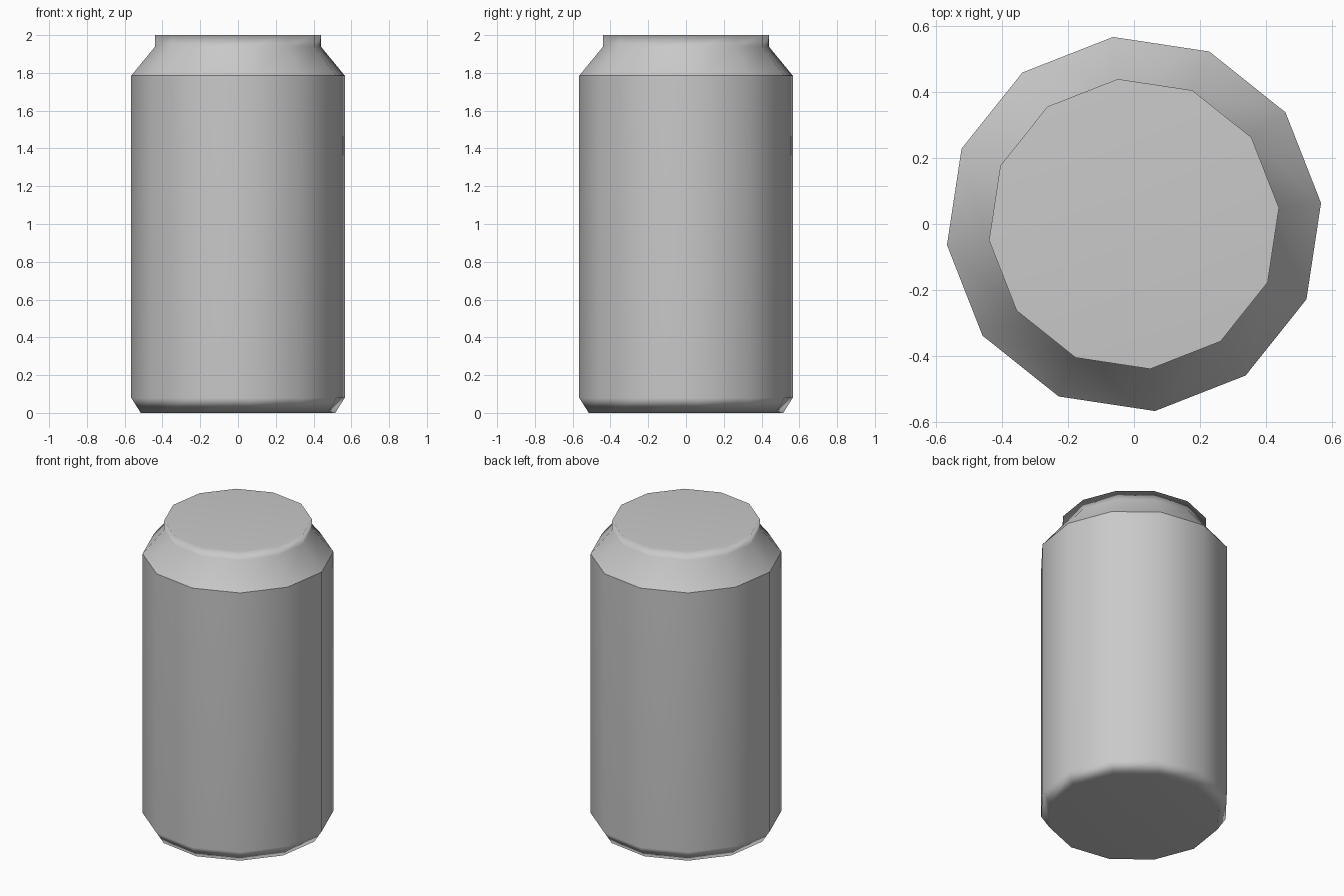
import bpy
import bmesh
import math

# Remove the default cube
cube = bpy.data.objects.get("Cube")
if cube:
    bpy.data.objects.remove(cube, do_unlink=True)

SIDES = 12
TURN = math.radians(6.4)
SHOULDER = 3
# Radius and height of each ring, from the base to the rim
PROFILE = [(0.518, 0), (0.569, 0.08), (0.569, 1.785), (0.441, 1.94), (0.441, 2)]

# Plain grey metal
metal = bpy.data.materials.new("grey_metal")
metal.use_nodes = True
grey = (0.588, 0.588, 0.588, 1)
metal.diffuse_color = grey
metal.node_tree.nodes["Principled BSDF"].inputs["Base Color"].default_value = grey


def ring(bm, radius, height):
    steps = [TURN + math.tau * i / SIDES for i in range(SIDES)]
    return [bm.verts.new((radius * math.cos(a), radius * math.sin(a), height))
            for a in steps]


# Can wall, bevelled base, sloped shoulder and upright rim
bm = bmesh.new()
rings = [ring(bm, r, z) for r, z in PROFILE]
for low, high in zip(rings, rings[1:]):
    for i in range(SIDES):
        j = (i + 1) % SIDES
        bm.faces.new((low[i], low[j], high[j], high[i]))

# Flat base and lid
bm.faces.new(rings[0][::-1])
bm.faces.new(rings[-1])
for face in bm.faces:
    face.smooth = True

# Crisp crease where the wall meets the shoulder
crease = set(rings[SHOULDER - 1])
for edge in bm.edges:
    if set(edge.verts) <= crease:
        edge.smooth = False

mesh = bpy.data.meshes.new("can_body")
bm.to_mesh(mesh)
bm.free()
mesh.materials.append(metal)
can = bpy.data.objects.new("can_body", mesh)
bpy.context.collection.objects.link(can)

# Let the large faces lead the smooth shading
weighted = can.modifiers.new("weighted_normals", 'WEIGHTED_NORMAL')
weighted.keep_sharp = True
